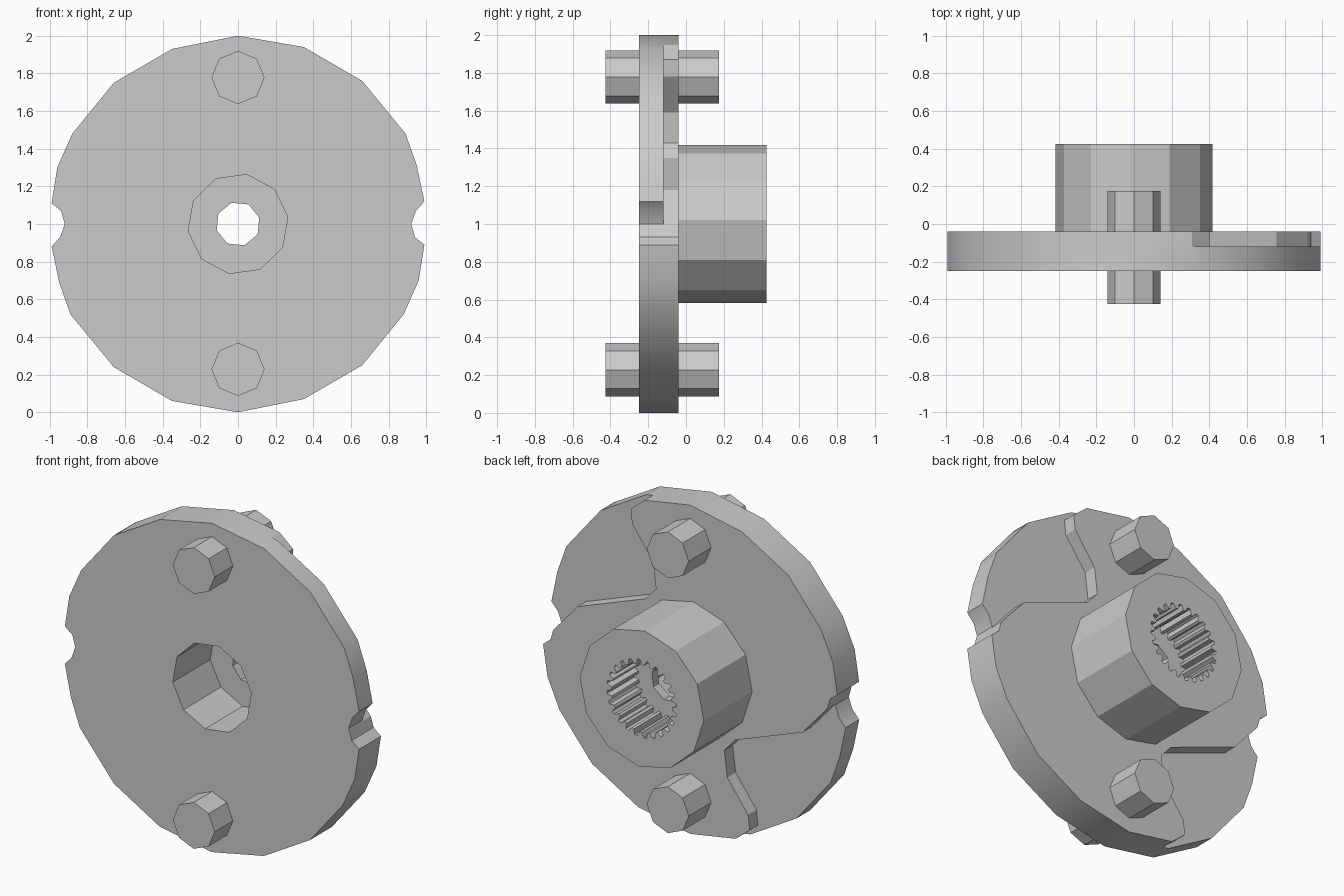
import bpy, bmesh, math

cube = bpy.data.objects.get("Cube")
if cube:
    bpy.data.objects.remove(cube, do_unlink=True)

grey = bpy.data.materials.new("plain grey")
grey.use_nodes = True
COLOUR = (0.6, 0.6, 0.6, 1)
grey.diffuse_color = COLOUR
grey.node_tree.nodes["Principled BSDF"].inputs["Base Color"].default_value = COLOUR


def prism(name, profile, y0, y1):
    """Extrude an (x, z) profile, measured from the disc axis, from y0 to y1."""
    bm = bmesh.new()
    face = bm.faces.new([bm.verts.new((x, y0, z + 1)) for x, z in profile])
    new = bmesh.ops.extrude_face_region(bm, geom=[face])["geom"]
    for v in new:
        if isinstance(v, bmesh.types.BMVert):
            v.co.y = y1
    bmesh.ops.recalc_face_normals(bm, faces=bm.faces)
    mesh = bpy.data.meshes.new(name)
    bm.to_mesh(mesh)
    bm.free()
    mesh.materials.append(grey)
    obj = bpy.data.objects.new(name, mesh)
    bpy.context.collection.objects.link(obj)
    return obj


def ngon(n, r, offset=0.0, cz=0.0):
    angles = [math.radians(offset + 360 * i / n) for i in range(n)]
    return [(r * math.cos(a), cz + r * math.sin(a)) for a in angles]


def half_turn(points):
    return [(-x, -z) for x, z in points]


def combine(obj, tool, operation):
    """Apply a boolean and remove the tool object."""
    mod = obj.modifiers.new("combine", 'BOOLEAN')
    mod.operation = operation
    mod.solver = 'EXACT'
    mod.object = tool
    bpy.context.view_layer.objects.active = obj
    bpy.ops.object.modifier_apply(modifier=mod.name)
    bpy.data.objects.remove(tool, do_unlink=True)


def smooth(obj):
    bpy.ops.object.select_all(action='DESELECT')
    obj.select_set(True)
    bpy.context.view_layer.objects.active = obj
    bpy.ops.object.shade_smooth_by_angle(angle=math.radians(25))


# Disc with a notch on each side; one half turned round to give the other
half = [(0, 1), (0.35, 0.94), (0.66, 0.76), (0.89, 0.48), (0.95, 0.31), (0.99, 0.12),
        (0.945, 0.07), (0.92, 0), (0.94, -0.07), (0.99, -0.11), (0.96, -0.30),
        (0.88, -0.48), (0.66, -0.75), (0.35, -0.93)]
plate = prism("drive_plate", half + half_turn(half), -0.25, -0.04)

# Shallow stepped pockets in two opposite quarters of the back
pocket = [(0.27, 1.1), (0.28, 0.97), (0.40, 0.87), (0.39, 0.78), (0.25, 0.59), (0.23, 0.43),
          (0.30, 0.35), (0.757, 0.18), (0.96, -0.05), (1.2, -0.12), (1.2, 1.1)]
for shape in (pocket, half_turn(pocket)):
    combine(plate, prism("pocket_cutter", shape, -0.12, 0.1), 'DIFFERENCE')

# Hub on the back
combine(plate, prism("hub", ngon(12, 0.418, 3), -0.15, 0.425), 'UNION')

# Front bore, small through hole and splined rear socket
combine(plate, prism("bore_cutter", ngon(10, 0.267, 8), -0.4, 0.11), 'DIFFERENCE')
combine(plate, prism("hole_cutter", ngon(8, 0.118, 17), 0.0, 0.3), 'DIFFERENCE')
spline = []
TEETH = 24
for i in range(TEETH):
    for step, r in ((0.0, 0.205), (0.3, 0.205), (0.5, 0.235), (0.8, 0.235)):
        a = 2 * math.pi * (i + step) / TEETH
        spline.append((r * math.cos(a), r * math.sin(a)))
combine(plate, prism("spline_cutter", spline, 0.165, 0.6), 'DIFFERENCE')
smooth(plate)

# Octagonal pins passing through the plate
for name, cz in (("upper_pin", 0.778), ("lower_pin", -0.772)):
    prism(name, ngon(8, 0.141, 0, cz), -0.425, 0.175)
